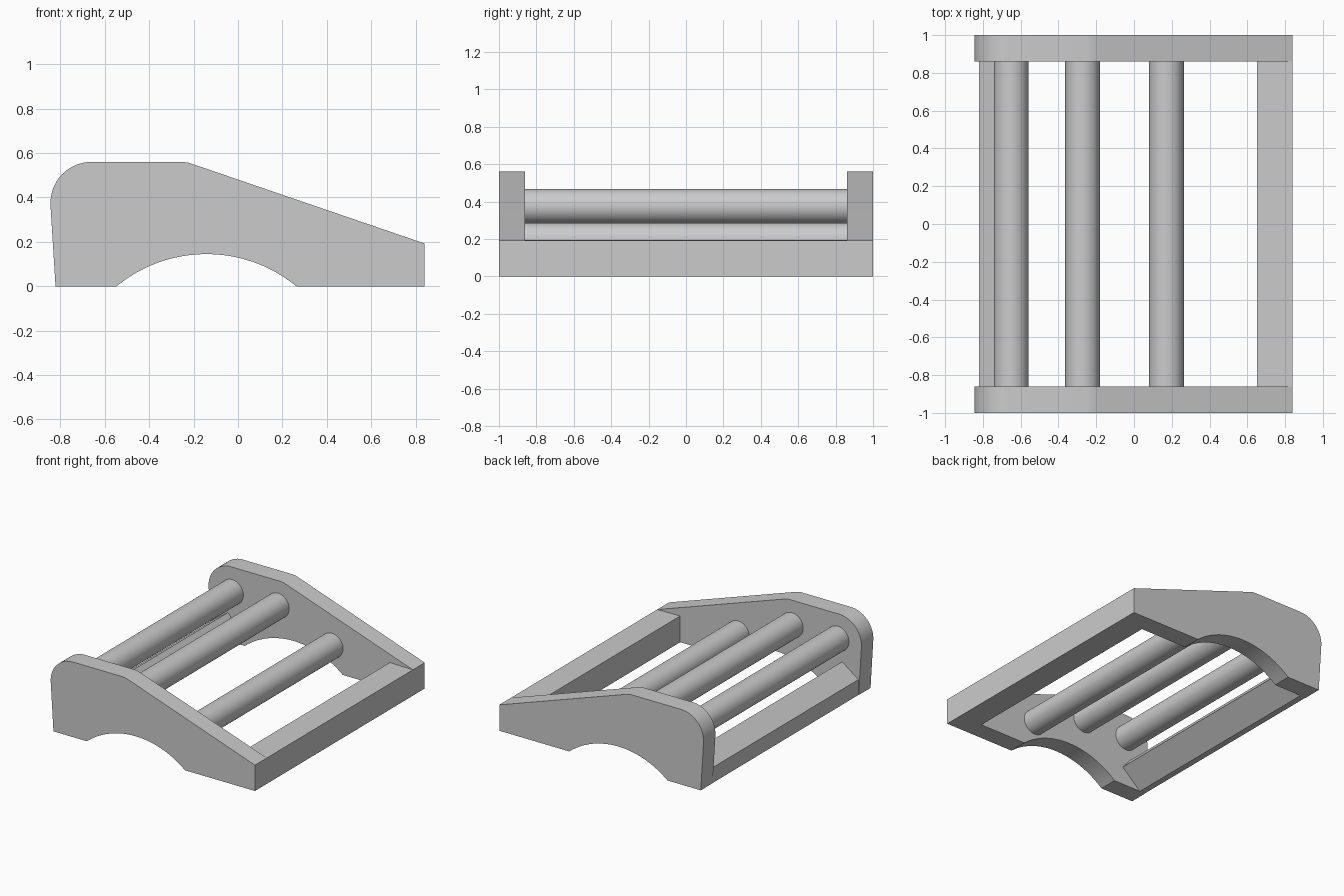
import bpy
import bmesh
from math import cos, sin, pi, radians

cube = bpy.data.objects.get("Cube")
if cube:
    bpy.data.objects.remove(cube, do_unlink=True)

HALF_DEPTH = 1.0
INNER = 0.86
ROLLER_RADIUS = 0.092

grey = bpy.data.materials.new("plain grey")
grey.use_nodes = True
grey.diffuse_color = (0.6, 0.6, 0.6, 1)
grey.node_tree.nodes["Principled BSDF"].inputs["Base Color"].default_value = (0.6, 0.6, 0.6, 1)


def arc(cx, cz, radius, start, end, steps):
    """Points on a circle in the x-z plane, angles in degrees."""
    angles = [radians(start + (end - start) * i / steps) for i in range(steps + 1)]
    return [(cx + radius * cos(a), cz + radius * sin(a)) for a in angles]


def extrude_profile(name, profile, y0, y1):
    """Extrude an x-z outline from y0 to y1."""
    bm = bmesh.new()
    face = bm.faces.new([bm.verts.new((x, y0, z)) for x, z in profile])
    result = bmesh.ops.extrude_face_region(bm, geom=[face])
    moved = [g for g in result["geom"] if isinstance(g, bmesh.types.BMVert)]
    bmesh.ops.translate(bm, verts=moved, vec=(0, y1 - y0, 0))
    bmesh.ops.recalc_face_normals(bm, faces=bm.faces)
    mesh = bpy.data.meshes.new(name)
    bm.to_mesh(mesh)
    bm.free()
    mesh.materials.append(grey)
    obj = bpy.data.objects.new(name, mesh)
    bpy.context.collection.objects.link(obj)
    return obj


def smooth(obj):
    bpy.ops.object.select_all(action='DESELECT')
    obj.select_set(True)
    bpy.context.view_layer.objects.active = obj
    bpy.ops.object.shade_smooth_by_angle(angle=radians(25))


# Side plates: rounded tall end, sloping top and arched underside
outline = [(-0.822, 0)]
outline += arc(-0.66, 0.375, 0.185, 183, 90, 14)
outline += [(-0.25, 0.56), (-0.225, 0.557), (-0.20, 0.549)]
outline += [(0.84, 0.193), (0.84, 0)]
outline += arc(-0.142, -0.493, 0.638, 50.6, 129.4, 24)
for name, y0, y1 in (("front_side_plate", -HALF_DEPTH, -INNER),
                     ("back_side_plate", INNER, HALF_DEPTH)):
    smooth(extrude_profile(name, outline, y0, y1))

# Cross bar at the low end
extrude_profile("low_end_bar", [(0.65, 0), (0.84, 0), (0.84, 0.193), (0.65, 0.196)],
                -INNER, INNER)

# Slanted cross board at the tall end
extrude_profile("tall_end_board",
                [(-0.82, 0), (-0.775, 0), (-0.62, 0.135), (-0.685, 0.212), (-0.82, 0.115)],
                -INNER, INNER)

# Three rollers between the plates
for i, (x, z) in enumerate([(-0.65, 0.375), (-0.272, 0.375), (0.172, 0.195)]):
    bpy.ops.mesh.primitive_cylinder_add(vertices=48, radius=ROLLER_RADIUS, depth=2 * INNER,
                                        location=(x, 0, z), rotation=(pi / 2, 0, 0))
    roller = bpy.context.object
    roller.name = f"roller_{i + 1}"
    roller.data.materials.append(grey)
    smooth(roller)
